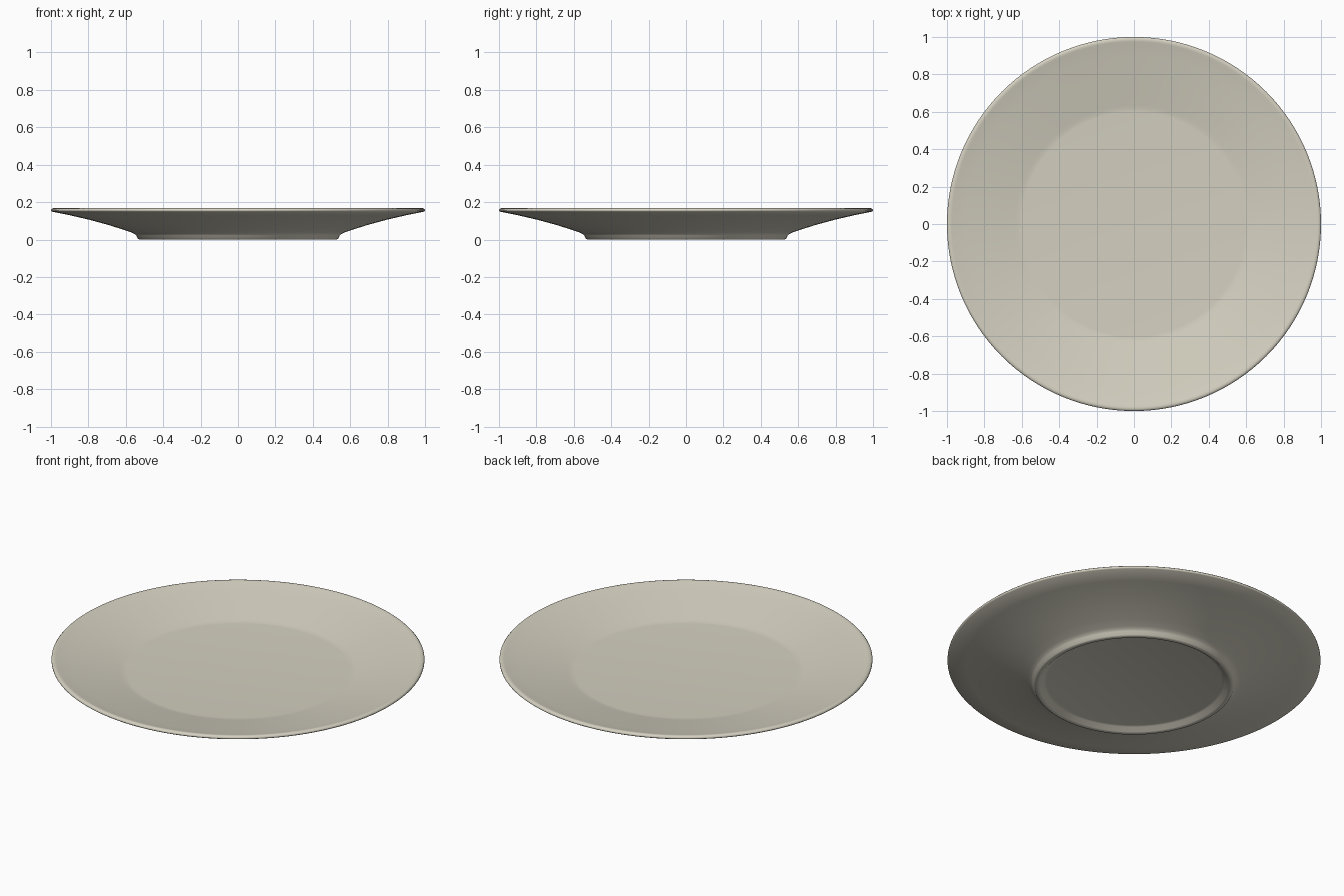
import bpy
import bmesh
from mathutils import Matrix, Vector

cube = bpy.data.objects.get("Cube")
if cube:
    bpy.data.objects.remove(cube, do_unlink=True)

STEPS = 128

# Glaze colour
glaze = bpy.data.materials.new("warm_white_glaze")
glaze.use_nodes = True
colour = (0.66, 0.63, 0.53, 1)
glaze.diffuse_color = colour
glaze.node_tree.nodes["Principled BSDF"].inputs["Base Color"].default_value = colour

# Cross-section (radius, height): eating surface, rim, underside, foot ring, recess
profile = [
    (0, 0.09), (0.6, 0.09), (0.615, 0.091), (0.635, 0.095), (0.7, 0.108),
    (0.8, 0.129), (0.9, 0.149), (0.96, 0.162), (0.975, 0.166), (0.985, 0.168),
    (0.994, 0.166), (1, 0.16), (1, 0.153), (0.995, 0.149),
    (0.9, 0.13), (0.8, 0.107), (0.7, 0.08), (0.62, 0.055), (0.57, 0.038),
    (0.553, 0.03), (0.545, 0.022), (0.535, 0.005), (0.528, 0),
    (0.515, 0), (0.505, 0.003), (0.485, 0.022), (0.47, 0.026), (0, 0.026),
]

# Plate turned around the vertical axis
bm = bmesh.new()
points = [bm.verts.new((r, 0, z)) for r, z in profile]
edges = [bm.edges.new(pair) for pair in zip(points, points[1:])]
bmesh.ops.spin(bm, geom=points + edges, cent=(0, 0, 0), axis=(0, 0, 1),
               angle=6.283185307, steps=STEPS, use_duplicate=False)
bmesh.ops.remove_doubles(bm, verts=bm.verts, dist=0.0001)
bmesh.ops.recalc_face_normals(bm, faces=bm.faces)

mesh = bpy.data.meshes.new("plate")
bm.to_mesh(mesh)
bm.free()
mesh.materials.append(glaze)
plate = bpy.data.objects.new("plate", mesh)
bpy.context.collection.objects.link(plate)

# Smooth glaze with crisp edges kept
bpy.context.view_layer.objects.active = plate
plate.select_set(True)
bpy.ops.object.shade_smooth_by_angle(angle=0.9)
